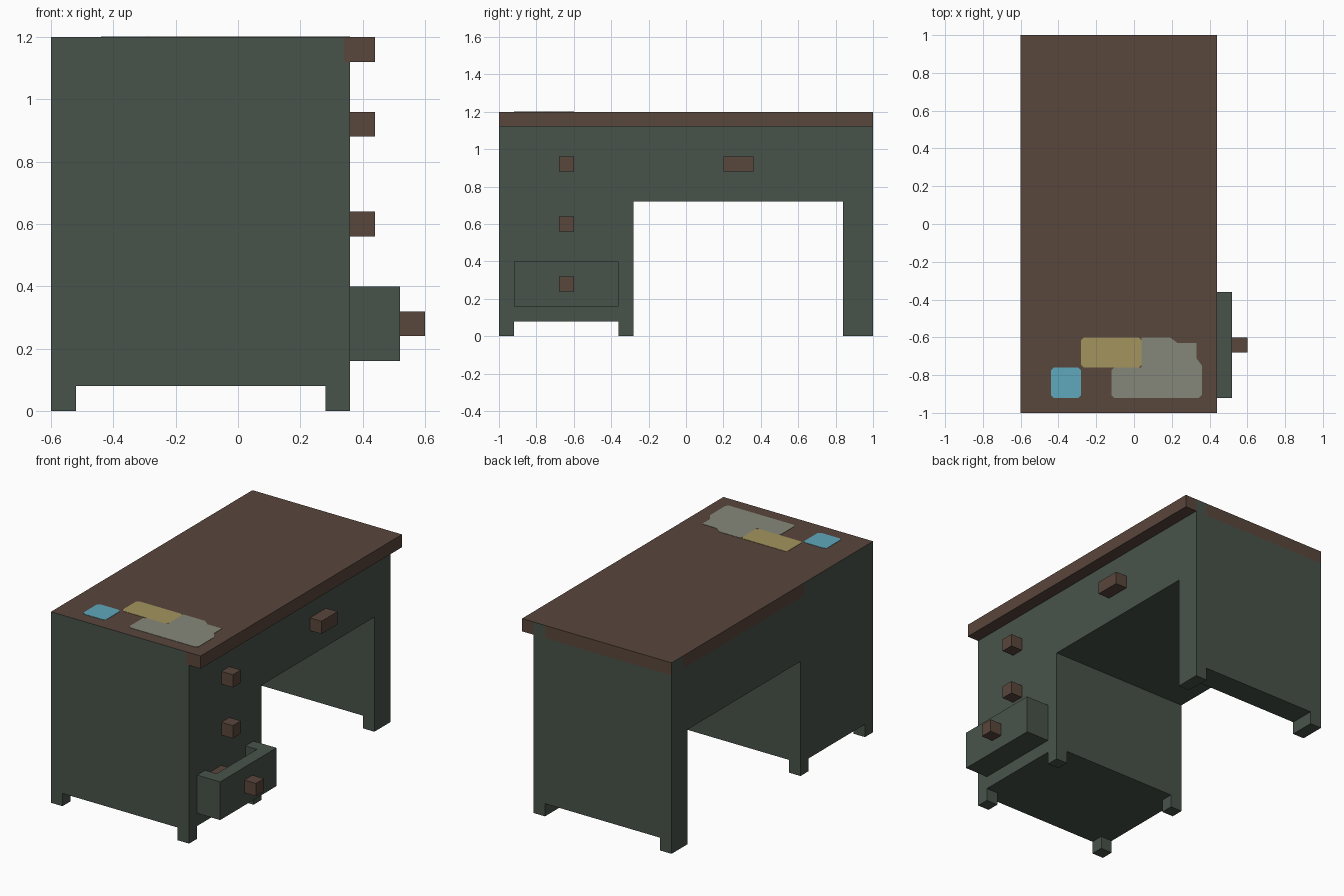
import bpy, bmesh
from mathutils import Vector

if "Cube" in bpy.data.objects:
    bpy.data.objects.remove(bpy.data.objects["Cube"])


def material(name, r, g, b):
    m = bpy.data.materials.new(name)
    lin = [((c / 255 + 0.055) / 1.055) ** 2.4 for c in (r, g, b)]
    m.diffuse_color = (*lin, 1)
    m.use_nodes = True
    m.node_tree.nodes["Principled BSDF"].inputs["Base Color"].default_value = m.diffuse_color
    return m


GREEN = material("dark green paint", 72, 83, 74)
BROWN = material("brown wood", 89, 70, 60)
GREY = material("grey paper", 134, 135, 122)
YELLOW = material("yellow paper", 163, 148, 94)
BLUE = material("blue paper", 95, 168, 187)


def finish(name, bm, *mats):
    bmesh.ops.recalc_face_normals(bm, faces=bm.faces)
    me = bpy.data.meshes.new(name)
    bm.to_mesh(me)
    bm.free()
    ob = bpy.data.objects.new(name, me)
    for m in mats:
        me.materials.append(m)
    bpy.context.collection.objects.link(ob)
    return ob


def prism_mesh(pts, axis, lo, hi):
    """Extrude a 2D outline along one axis ('x': points are y,z; 'z': points are x,y)."""
    bm = bmesh.new()
    place = (lambda p: (lo, *p)) if axis == 'x' else (lambda p: (*p, lo))
    step = (hi - lo, 0, 0) if axis == 'x' else (0, 0, hi - lo)
    face = bm.faces.new([bm.verts.new(place(p)) for p in pts])
    ext = bmesh.ops.extrude_face_region(bm, geom=[face], use_keep_orig=True)
    verts = [v for v in ext['geom'] if isinstance(v, bmesh.types.BMVert)]
    bmesh.ops.translate(bm, verts=verts, vec=step)
    return bm


def prism(name, pts, axis, lo, hi, mat):
    return finish(name, prism_mesh(pts, axis, lo, hi), mat)


def rect(x0, x1, y0, y1):
    return [(x0, y0), (x1, y0), (x1, y1), (x0, y1)]


def box(name, x, y, z, mat):
    return prism(name, rect(*x, *y), 'z', *z, mat)


# Desk body: pedestal, apron and end panel in one profile
prism("desk_body", [(-1, .08), (-.28, .08), (-.28, .72), (.84, .72),
                    (.84, .08), (1, .08), (1, 1.12), (-1, 1.12)],
      'x', -.6, .36, GREEN)

# Feet under the pedestal and the end panel
for side, x in (("back", (-.6, -.52)), ("front", (.28, .36))):
    for label, y in (("outer", (-1, -.92)), ("inner", (-.36, -.28)), ("panel", (.84, 1))):
        box(f"{side}_{label}_foot", x, y, (0, .08), GREEN)

# Desktop, with the painted edge areas cut in
bm = prism_mesh(rect(-.6, .44, -1, 1), 'z', 1.12, 1.2)
for co, no in (((.34, 0, 0), (1, 0, 0)), ((.28, 0, 0), (1, 0, 0)), ((.36, 0, 0), (1, 0, 0)),
               ((0, -.31, 0), (0, 1, 0)), ((0, .88, 0), (0, 1, 0))):
    geom = bm.verts[:] + bm.edges[:] + bm.faces[:]
    bmesh.ops.bisect_plane(bm, geom=geom, plane_co=Vector(co), plane_no=Vector(no))
bmesh.ops.recalc_face_normals(bm, faces=bm.faces)
for f in bm.faces:
    c, n = f.calc_center_median(), f.normal
    near_end = n.y < -.9 and c.x < .34
    far_end = n.y > .9 and .28 < c.x < .36
    back = n.x < -.9 and (c.y < -.31 or c.y > .88)
    f.material_index = 1 if near_end or far_end or back else 0
finish("desktop", bm, BROWN, GREEN)

# Open bottom drawer: U-shaped walls, floor and contents
prism("drawer_walls", [(.36, -.92), (.52, -.92), (.52, -.36), (.36, -.36),
                       (.36, -.44), (.44, -.44), (.44, -.84), (.36, -.84)],
      'z', .16, .40, GREEN)
box("drawer_floor", (.36, .44), (-.84, -.44), (.16, .32), GREEN)
box("drawer_contents", (.36, .44), (-.84, -.68), (.32, .37), BROWN)

# Knobs and wide handle
for name, x, y, z in (("top_knob", .36, (-.68, -.60), .88),
                      ("middle_knob", .36, (-.68, -.60), .56),
                      ("drawer_knob", .52, (-.68, -.60), .24),
                      ("wide_handle", .36, (.20, .36), .88)):
    box(name, (x, x + .08), y, (z, z + .08), BROWN)


def chamfered(x0, x1, y0, y1, c=.015):
    return [(x0 + c, y0), (x1 - c, y0), (x1, y0 + c), (x1, y1 - c),
            (x1 - c, y1), (x0 + c, y1), (x0, y1 - c), (x0, y0 + c)]


# Papers lying on the desktop
TOP = (1.2, 1.202)
prism("blue_paper", chamfered(-.44, -.28, -.92, -.76), 'z', *TOP, BLUE)
prism("yellow_paper", chamfered(-.28, .04, -.76, -.60), 'z', *TOP, YELLOW)
prism("grey_paper", [(-.105, -.92), (.345, -.92), (.36, -.905), (.36, -.75), (.33, -.71),
                     (.33, -.63), (.23, -.63), (.19, -.60), (.04, -.60), (.04, -.76),
                     (-.105, -.76), (-.12, -.775), (-.12, -.905)],
      'z', *TOP, GREY)
